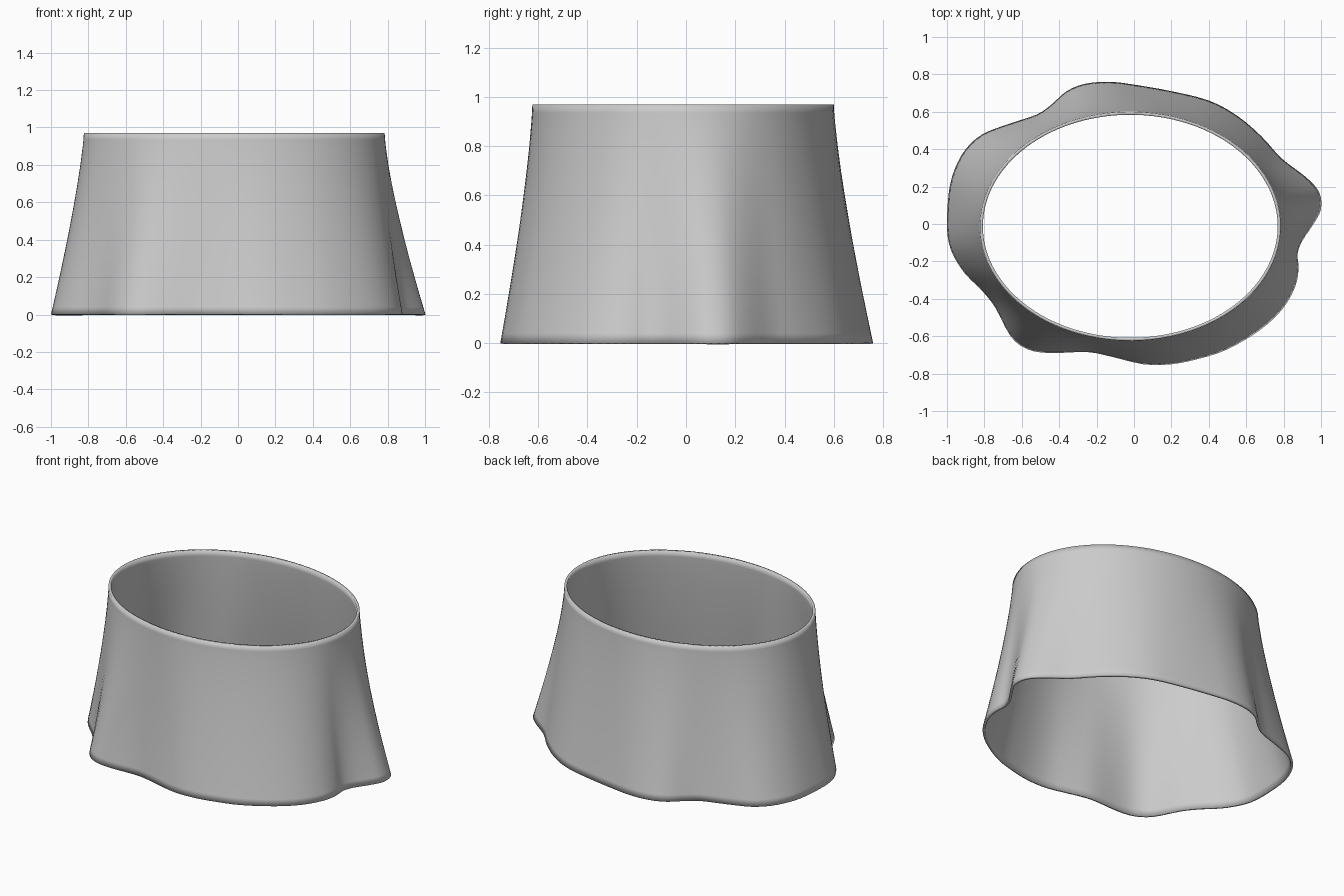
import bpy
import bmesh
from math import atan2, cos, sin
from mathutils import Vector

if "Cube" in bpy.data.objects:
    bpy.data.objects.remove(bpy.data.objects["Cube"], do_unlink=True)

HEIGHT = 0.97
WALL = 0.016
TOP_CENTER = Vector((-0.02, -0.012))
TOP_RADII = Vector((0.804, 0.612))

# Wavy hem outline, counterclockwise from the left-hand fold
HEM = [
    (1, .08), (.99, .17), (.92, .25), (.79, .35), (.68, .47), (.55, .58),
    (.4, .66), (.2, .71), (0, .745), (-.13, .76), (-.26, .75), (-.36, .71),
    (-.44, .64), (-.52, .585), (-.67, .535), (-.81, .48), (-.9, .4),
    (-.96, .29), (-.99, .17), (-1, 0), (-.99, -.1), (-.96, -.18),
    (-.9, -.27), (-.81, -.36), (-.74, -.45), (-.66, -.6), (-.57, -.67),
    (-.45, -.69), (-.25, -.685), (-.12, -.71), (.05, -.75), (.2, -.75),
    (.35, -.72), (.5, -.67), (.67, -.57), (.79, -.46), (.86, -.34),
    (.88, -.24), (.875, -.16), (.9, -.09), (.96, 0),
]


def smooth_loop(points, steps):
    """Closed Catmull-Rom curve through the points."""
    pts = [Vector(p) for p in points]
    count = len(pts)
    loop = []
    for i in range(count):
        a, b, c, d = (pts[(i + k) % count] for k in (-1, 0, 1, 2))
        for s in range(steps):
            t = s / steps
            loop.append(b + (c - a) * t / 2
                        + (a * 2 - b * 5 + c * 4 - d) * t * t / 2
                        + (b * 3 - a - c * 3 + d) * t * t * t / 2)
    return loop


def top_point(hem_point):
    """Point of the oval opening in the same direction as a hem point."""
    offset = hem_point - TOP_CENTER
    angle = atan2(offset.y / TOP_RADII.y, offset.x / TOP_RADII.x)
    return TOP_CENTER + Vector((cos(angle) * TOP_RADII.x, sin(angle) * TOP_RADII.y))


def make_material(name, color):
    mat = bpy.data.materials.new(name)
    mat.use_nodes = True
    mat.diffuse_color = color
    mat.node_tree.nodes["Principled BSDF"].inputs["Base Color"].default_value = color
    return mat


# Flared wall lofted from the hem to the oval opening
hem = smooth_loop(HEM, 3)
opening = [top_point(p) for p in hem]
heights = [0, 0.04] + [0.1 * k for k in range(1, 10)] + [0.935, HEIGHT]
bm = bmesh.new()
rings = []
for z in heights:
    flare = (1 - z / HEIGHT) ** 1.28
    rings.append([bm.verts.new((*top.lerp(low, flare), z))
                  for low, top in zip(hem, opening)])
for lower, upper in zip(rings, rings[1:]):
    for i in range(len(hem)):
        j = (i + 1) % len(hem)
        bm.faces.new((lower[i], lower[j], upper[j], upper[i]))
for face in bm.faces:
    face.smooth = True

mesh = bpy.data.meshes.new("skirt")
bm.to_mesh(mesh)
bm.free()
skirt = bpy.data.objects.new("skirt", mesh)
bpy.context.collection.objects.link(skirt)
mesh.materials.append(make_material("light grey", (0.6, 0.6, 0.6, 1)))

# Thin cloth wall, growing inwards, with softly shaded rims
solid = skirt.modifiers.new("wall_thickness", 'SOLIDIFY')
solid.thickness = WALL
solid.offset = -1
